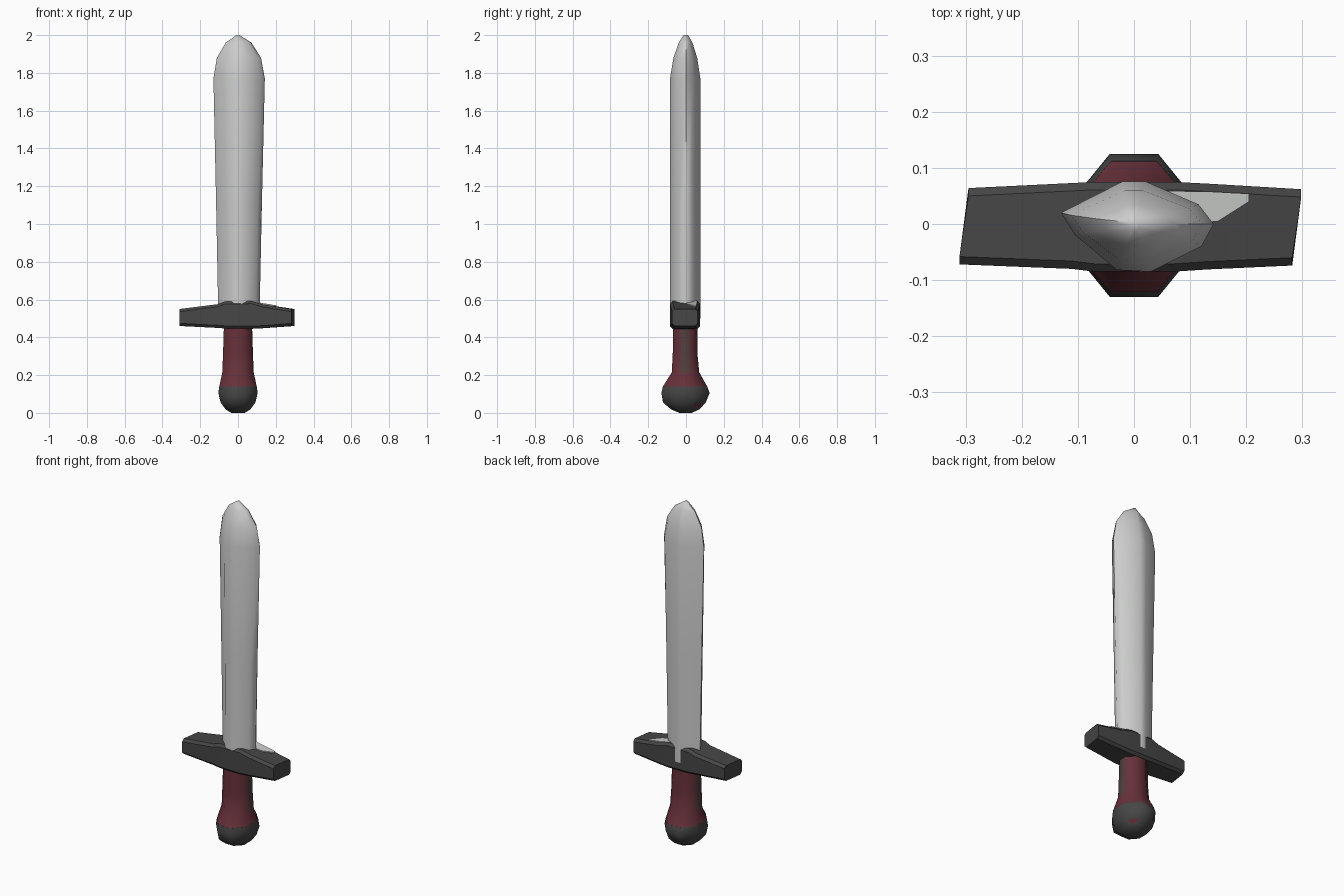
import bpy, bmesh, math
from mathutils import Vector

if "Cube" in bpy.data.objects:
    bpy.data.objects.remove(bpy.data.objects["Cube"])


def material(name, rgb):
    m = bpy.data.materials.new(name)
    m.diffuse_color = (*rgb, 1)
    m.use_nodes = True
    m.node_tree.nodes["Principled BSDF"].inputs["Base Color"].default_value = m.diffuse_color
    return m


steel = material("pale steel", (0.60, 0.61, 0.60))
iron = material("dark iron", (0.062, 0.062, 0.062))
red = material("dark red leather", (0.135, 0.03, 0.042))
brown = material("worn brown leather", (0.085, 0.048, 0.046))


def loft(name, rings, mats, angle, rule=None, detail=None):
    """Skin a list of equal-length point rings and cap both ends."""
    bm = bmesh.new()
    loops = [[bm.verts.new(p) for p in r] for r in rings]
    n = len(loops[0])
    for a, b in zip(loops, loops[1:]):
        for i in range(n):
            j = (i + 1) % n
            bm.faces.new((a[i], a[j], b[j], b[i]))
    bm.faces.new(loops[0][::-1])
    bm.faces.new(loops[-1])
    bmesh.ops.recalc_face_normals(bm, faces=bm.faces)
    bm.normal_update()
    if rule:
        for f in bm.faces:
            f.material_index = rule(f)
    if detail:
        detail(bm)
    me = bpy.data.meshes.new(name)
    bm.to_mesh(me)
    bm.free()
    for m in mats:
        me.materials.append(m)
    ob = bpy.data.objects.new(name, me)
    bpy.context.collection.objects.link(ob)
    bpy.ops.object.select_all(action='DESELECT')
    ob.select_set(True)
    bpy.context.view_layer.objects.active = ob
    bpy.ops.object.shade_smooth_by_angle(angle=math.radians(angle))
    return ob


# blade: slightly uneven diamond section, widening upwards to a blunt tip
section = [(-0.13, 0.02), (-0.105, -0.02), (-0.03, -0.082), (0.03, -0.085),
           (0.12, -0.04), (0.142, 0.0), (0.115, 0.035), (0.02, 0.076), (-0.02, 0.076)]
stations = [(0.50, 0.80, 1.0), (1.10, 0.89, 1.0), (1.77, 1.0, 1.0),
            (1.88, 0.86, 0.78), (1.96, 0.50, 0.45), (2.0, 0.06, 0.15)]
loft("blade", [[(x * sx, y * sy, z) for x, y in section] for z, sx, sy in stations],
     [steel], 60)

# crossguard: block swept along x, taller in the middle
guard_rows = [(-0.295, -0.072, 0.064, 0.46, 0.55), (-0.11, -0.08, 0.073, 0.45, 0.575),
              (-0.07, -0.085, 0.075, 0.447, 0.59), (0.07, -0.085, 0.075, 0.445, 0.592),
              (0.13, -0.081, 0.072, 0.448, 0.575), (0.29, -0.074, 0.062, 0.46, 0.55)]


def guard_ring(x, y0, y1, z0, z1):
    c = 0.014
    lean = 0.008 if x > 0.2 else -0.008 if x < -0.2 else 0
    bulge = -0.008 if x < -0.2 else 0
    pts = [(y0, z0 + c), (y0 + c, z0), (y1 - c, z0), (y1, z0 + c),
           (y1, z1 - c), (y1 - c, z1), (y0 + c, z1), (y0, z1 - c)]
    return [(x + lean * math.copysign(1, y) * math.copysign(1, x) + bulge, y, z)
            for y, z in pts]


loft("crossguard", [guard_ring(*r) for r in guard_rows], [iron], 40)

# pale patch on the top of the guard, behind the blade on the right
patch = [(0.06, 0.058, 0.591), (0.10, 0.0, 0.581), (0.15, 0.005, 0.573),
         (0.205, 0.04, 0.565), (0.205, 0.054, 0.565), (0.13, 0.058, 0.577)]
loft("guard_patch", [[(x, y, z - 0.004) for x, y, z in patch],
                     [(x, y, z + 0.004) for x, y, z in patch]], [steel], 30)


# grip and pommel: eight-sided rings, flat sides to the front
def ring(z, rx, y0, y1, flat=1.0):
    k, cy, ry = 1 / math.cos(math.pi / 8), (y0 + y1) / 2, (y1 - y0) / 2
    return [(rx * k * math.cos(a), cy + ry * k * math.sin(a), z)
            for a in (math.pi / 8 + i * math.pi / 4 for i in range(8))]


def grip_rule(f):
    low = f.calc_center_median().z < 0.21
    return 0 if low or abs(f.normal.y) > 0.45 else 1


loft("grip", [ring(0.14, 0.099, -0.122, 0.112), ring(0.215, 0.083, -0.075, 0.07),
              ring(0.32, 0.079, -0.07, 0.06), ring(0.48, 0.074, -0.068, 0.06)],
     [red, brown], 60, grip_rule)


def red_spot(bm):
    d = Vector((0.5, 0.6, -0.6)).normalized()
    face = max(bm.faces, key=lambda f: f.normal.dot(d))
    bmesh.ops.inset_region(bm, faces=[face], thickness=0.018)
    face.material_index = 1


loft("pommel", [ring(0.0, 0.035, -0.035, 0.03), ring(0.018, 0.065, -0.078, 0.07),
                ring(0.055, 0.092, -0.122, 0.105), ring(0.105, 0.104, -0.13, 0.125),
                ring(0.141, 0.099, -0.122, 0.112)],
     [iron, red], 60, None, red_spot)
